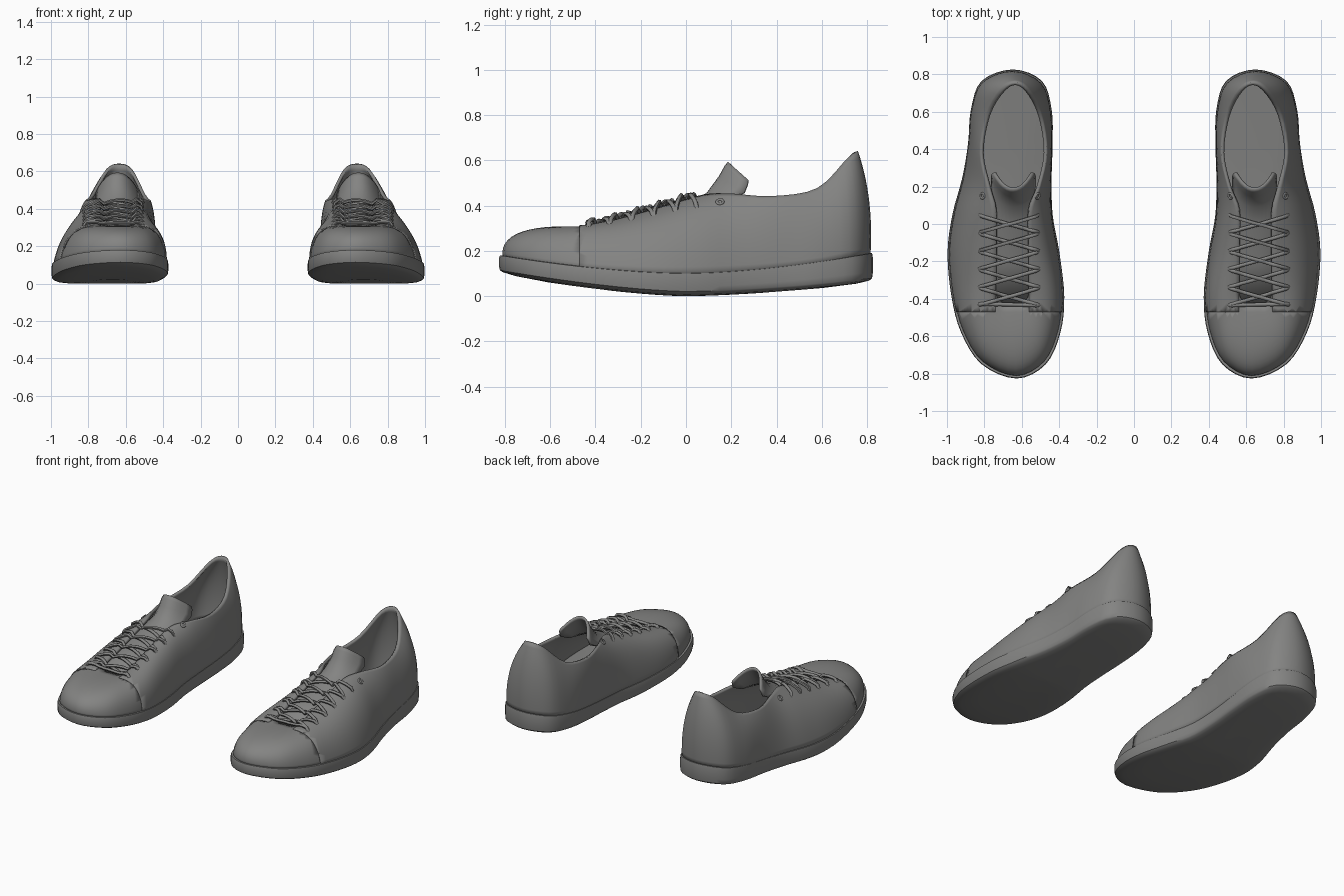
import bpy, bmesh, math
from mathutils import Vector
from mathutils.bvhtree import BVHTree

if "Cube" in bpy.data.objects:
    bpy.data.objects.remove(bpy.data.objects["Cube"])

grey = bpy.data.materials.new("shoe_grey")
grey.diffuse_color = (0.23, 0.23, 0.225, 1)
grey.use_nodes = True
grey.node_tree.nodes["Principled BSDF"].inputs["Base Color"].default_value = grey.diffuse_color

# Foot outline where the upper meets the sole: toe, outer side, heel, inner side
OUTLINE = [(.63, -.81), (.81, -.735), (.915, -.57), (.965, -.38), (.985, -.15),
           (.96, .05), (.91, .24), (.88, .42), (.865, .60), (.81, .75),
           (.65, .81), (.50, .75), (.45, .60), (.445, .42), (.45, .24),
           (.445, .05), (.41, -.15), (.385, -.38), (.405, -.57), (.48, -.735)]
# Edge of the throat and collar, matching the outline points
RIM = [(.65, -.42, .305), (.70, -.42, .305), (.735, -.38, .315), (.735, -.25, .35),
       (.735, -.08, .40), (.74, .08, .445), (.775, .20, .45), (.815, .38, .44),
       (.78, .58, .475), (.70, .715, .61), (.635, .755, .64), (.57, .715, .61),
       (.50, .58, .475), (.47, .38, .44), (.51, .20, .45), (.56, .08, .445),
       (.565, -.08, .40), (.565, -.25, .35), (.565, -.38, .315), (.60, -.42, .305)]
# Wall bulge: inward share and height share of the control point
BULGE = [(-.07, 1.2), (-.02, 1.18), (.05, 1.03), (.15, .88), (.2, .84),
         (.2, .8), (.2, .75), (.1, .7), (0, .65), (-.1, .6),
         (-.3, .55), (-.1, .6), (0, .65), (-.3, .7), (-.2, .8),
         (-.1, .85), (.05, .9), (0, .94), (.03, 1.03), (-.02, 1.18)]


def smooth_ring(pts, n=4):
    """Closed Catmull-Rom curve through the points."""
    out, m = [], len(pts)
    for i in range(m):
        a, b, c, d = (Vector(pts[(i + k) % m]) for k in (-1, 0, 1, 2))
        for s in range(n):
            t = s / n
            out.append(0.5 * (2 * b + (c - a) * t + (2 * a - 5 * b + 4 * c - d) * t * t
                              + (3 * b - a - 3 * c + d) * t ** 3))
    return out


def sole_top(y):
    return .10 + (.08 if y < 0 else .09) * abs(y / .82) ** 1.7


def sole_bottom(y):
    return .016 + (.094 if y < 0 else .056) * abs(y / .82) ** 1.5


def loft(rings, closed=True, caps=False):
    bm = bmesh.new()
    vs = [[bm.verts.new(p) for p in r] for r in rings]
    n = len(rings[0])
    for lo, hi in zip(vs, vs[1:]):
        for i in range(n if closed else n - 1):
            k = (i + 1) % n
            bm.faces.new((lo[i], lo[k], hi[k], hi[i]))
    if caps:
        bm.faces.new(vs[0][::-1])
        bm.faces.new(vs[-1])
    bm.normal_update()
    return bm


def finish(name, mesh, thickness=0, angle=40):
    """Add the part, thicken it inward and mirror it to the other shoe."""
    ob = bpy.data.objects.new(name, mesh)
    bpy.context.collection.objects.link(ob)
    mesh.materials.clear()
    mesh.materials.append(grey)
    bpy.ops.object.select_all(action='DESELECT')
    ob.select_set(True)
    bpy.context.view_layer.objects.active = ob
    bpy.ops.object.shade_smooth_by_angle(angle=math.radians(angle))
    if thickness:
        sol = ob.modifiers.new("thickness", 'SOLIDIFY')
        sol.thickness, sol.offset = thickness, -1
    mir = ob.modifiers.new("other_shoe", 'MIRROR')
    mir.use_mirror_merge = False


def to_mesh(bm, name):
    me = bpy.data.meshes.new(name)
    bm.to_mesh(me)
    return me


outline, rim, bulge = smooth_ring(OUTLINE), smooth_ring(RIM), smooth_ring(BULGE)

# Sole: domed underside, rounded sidewall, flat footbed
SOLE = [(.02, 0, -.016), (.4, 0, -.016), (.75, 0, -.015), (.93, 0, -.010), (1.0, 0, -.002),
        (1.03, .06, 0), (1.04, .3, 0), (1.04, .8, 0), (1.03, 1, 0), (.96, 1, .004),
        (.5, 1, .012), (.02, 1, .012)]
rings = []
for s, h, dz in SOLE:
    ring = []
    for p in outline:
        x, y = .69 + (p.x - .69) * s, p.y * (s if s < 1 else 1 + (s - 1) / 2)
        ring.append((x, y, sole_bottom(y) * (1 - h) + sole_top(y) * h + dz))
    rings.append(ring)
finish("sole", to_mesh(loft(rings, caps=True), "sole"))

# Upper: curved wall from the sole to the throat and collar
rings = []
ROWS = 14
for j in range(ROWS + 1):
    t = j / ROWS
    ring = []
    for o, r, (k, f) in zip(outline, rim, bulge):
        b = Vector((o.x, o.y, sole_top(o.y) - .01))
        c = b.lerp(r, k)
        c.z = b.z + f * (r.z - b.z)
        ring.append(b * (1 - t) ** 2 + c * (2 * t * (1 - t)) + r * t * t)
    rings.append(ring)
upper = loft(rings)


# Side panels: cut behind the toe and around the throat, raised above the toe cap
def cut(faces, co, no):
    geom = {g for f in faces for g in (f, *f.edges, *f.verts)}
    bmesh.ops.bisect_plane(upper, geom=list(geom), plane_co=co, plane_no=no)


cut(upper.faces, (0, -.47, 0), (0, 1, 0))
for x in (.56, .74):
    cut([f for f in upper.faces if -.47 < f.calc_center_median().y < -.36], (x, 0, 0), (1, 0, 0))
side = []
for f in upper.faces:
    c = f.calc_center_median()
    if c.y > -.47 and not (.56 < c.x < .74 and c.y < -.36):
        side.append(f)
parts = bmesh.ops.split(upper, geom=side)["geom"]
upper.normal_update()
for v in [g for g in parts if isinstance(g, bmesh.types.BMVert)]:
    v.co += v.normal * .005
upper_tree = BVHTree.FromBMesh(upper)
finish("upper", to_mesh(upper, "upper"), .018)

# Tongue: arched strip under the laces with a flared, backswept tip
TONGUE = [(-.45, .285, .10, .01, 0), (-.2, .36, .11, .03, 0), (0, .415, .12, .03, 0),
          (.09, .455, .12, .035, .08), (.145, .53, .12, .07, .11), (.17, .575, .115, .08, .10),
          (.185, .594, .105, .08, .09)]
rings = []
for y, z, w, drop, sweep in TONGUE:
    us = [i / 6 - 1 for i in range(13)]
    rings.append([(.645 + u * w, y + sweep * abs(u) ** 2.2, z - drop * abs(u) ** 2.2) for u in us])
tongue = loft(rings, closed=False)
tongue_tree = BVHTree.FromBMesh(tongue)
finish("tongue", to_mesh(tongue, "tongue"), .014, 60)


def surface(x, y):
    """Highest point and normal of the shoe at x, y."""
    hits = [t.ray_cast(Vector((x, y, 2)), Vector((0, 0, -1))) for t in (upper_tree, tongue_tree)]
    hits = [h for h in hits if h[0] is not None]
    best = max(hits, key=lambda h: h[0].z)
    return best[0], best[1] if best[1].z > 0 else -best[1]


# Laces: one straight bar, then crossing pairs up the throat
curve = bpy.data.curves.new("lace_path", 'CURVE')
curve.dimensions = '3D'
curve.bevel_depth, curve.bevel_resolution = .010, 1
curve.use_fill_caps = True
INNER, OUTER = .50, .835
eyelets = [-.435 + .097 * i for i in range(6)]
runs = [(eyelets[0], eyelets[0] + .008, .008)]
for a, b in zip(eyelets, eyelets[1:]):
    runs += [(a, b, .008), (b, a, .020)]
for a, b, lift in runs:
    pts = []
    for i in range(15):
        t = i / 14
        p, n = surface(INNER + (OUTER - INNER) * t, a + (b - a) * t)
        end = i in (0, 14)
        pts.append(p + n * (-.012 if end else .008) + Vector((0, 0, lift * math.sin(math.pi * t))))
    sp = curve.splines.new('POLY')
    sp.points.add(len(pts) - 1)
    for q, p in zip(sp.points, pts):
        q.co = (*p, 1)
helper = bpy.data.objects.new("lace_path", curve)
lace_mesh = bpy.data.meshes.new_from_object(helper)
bpy.data.objects.remove(helper)
finish("laces", lace_mesh, 0, 60)

# Spare eyelets at the top of the throat
for name, x in (("inner_eyelet", .515), ("outer_eyelet", .81)):
    p, n = surface(x, .15)
    rot = n.to_track_quat('Z', 'Y').to_matrix()
    rings = []
    for k in range(7):
        a = math.pi * k / 6
        r, h = .014 + .006 * math.cos(a), .006 * math.sin(a)
        rings.append([p + rot @ Vector((r * math.cos(i * math.pi / 6), r * math.sin(i * math.pi / 6), h))
                      for i in range(12)])
    finish(name, to_mesh(loft(rings), name), 0, 60)
